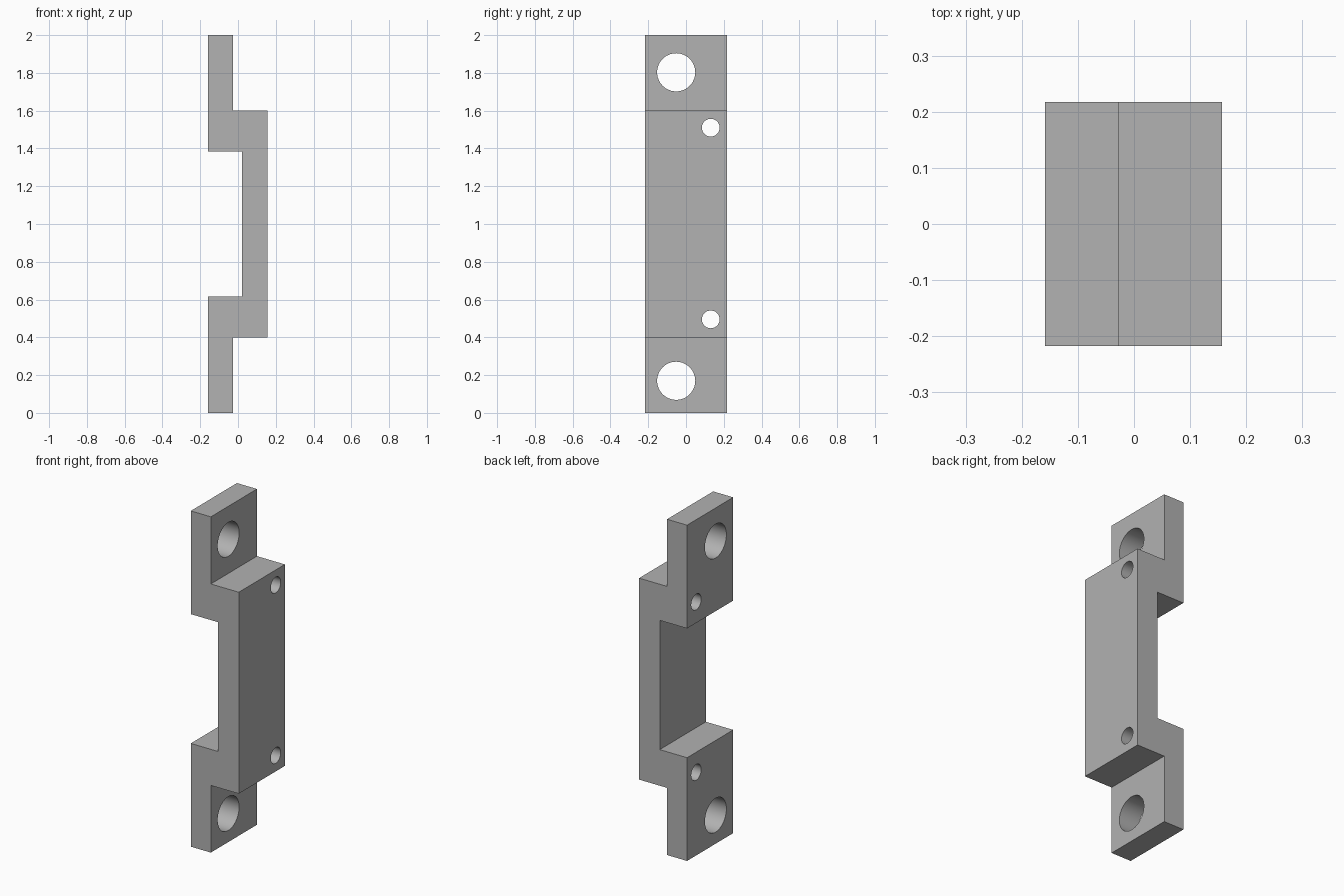
import bpy, bmesh, math
from mathutils import Matrix

cube = bpy.data.objects.get("Cube")
if cube:
    bpy.data.objects.remove(cube, do_unlink=True)

grey = bpy.data.materials.new("plain grey")
grey.use_nodes = True
colour = (0.445, 0.445, 0.445, 1)
grey.diffuse_color = colour
grey.node_tree.nodes["Principled BSDF"].inputs["Base Color"].default_value = colour


def add_object(name, bm):
    bmesh.ops.recalc_face_normals(bm, faces=bm.faces)
    mesh = bpy.data.meshes.new(name)
    bm.to_mesh(mesh)
    bm.free()
    mesh.materials.append(grey)
    obj = bpy.data.objects.new(name, mesh)
    bpy.context.scene.collection.objects.link(obj)
    return obj


# Stepped bracket: upper half of the side profile, mirrored about mid height
HALF_DEPTH = 0.217
upper = [(0.157, 1.6), (-0.027, 1.6), (-0.027, 2.0),
         (-0.159, 2.0), (-0.159, 1.385), (0.021, 1.385)]
profile = upper + [(x, 2 - z) for x, z in reversed(upper)]
bm = bmesh.new()
face = bm.faces.new([bm.verts.new((x, -HALF_DEPTH, z)) for x, z in profile])
swept = bmesh.ops.extrude_face_region(bm, geom=[face])["geom"]
bmesh.ops.translate(bm, vec=(0, 2 * HALF_DEPTH, 0),
                    verts=[v for v in swept if isinstance(v, bmesh.types.BMVert)])
bracket = add_object("stepped_bracket", bm)

# Cutters: large mounting holes in the tabs, small screw holes in the raised body
bm = bmesh.new()
for y, z, radius in [(-0.052, 1.803, 0.101), (-0.052, 0.17, 0.101),
                     (0.131, 1.51, 0.047), (0.131, 0.495, 0.047)]:
    place = Matrix.Translation((0, y, z)) @ Matrix.Rotation(math.pi / 2, 4, "Y")
    bmesh.ops.create_cone(bm, cap_ends=True, segments=48, radius1=radius,
                          radius2=radius, depth=1, matrix=place)
cutter = add_object("hole_cutter", bm)
cutter.hide_render = True

# Drill the holes, then smooth their walls
drill = bracket.modifiers.new("drill holes", "BOOLEAN")
drill.operation = "DIFFERENCE"
drill.solver = "EXACT"
drill.object = cutter
bpy.ops.object.select_all(action="DESELECT")
bpy.context.view_layer.objects.active = bracket
bracket.select_set(True)
bpy.ops.object.modifier_apply(modifier=drill.name)
bpy.data.objects.remove(cutter, do_unlink=True)
bpy.ops.object.shade_smooth_by_angle(angle=math.radians(30))
